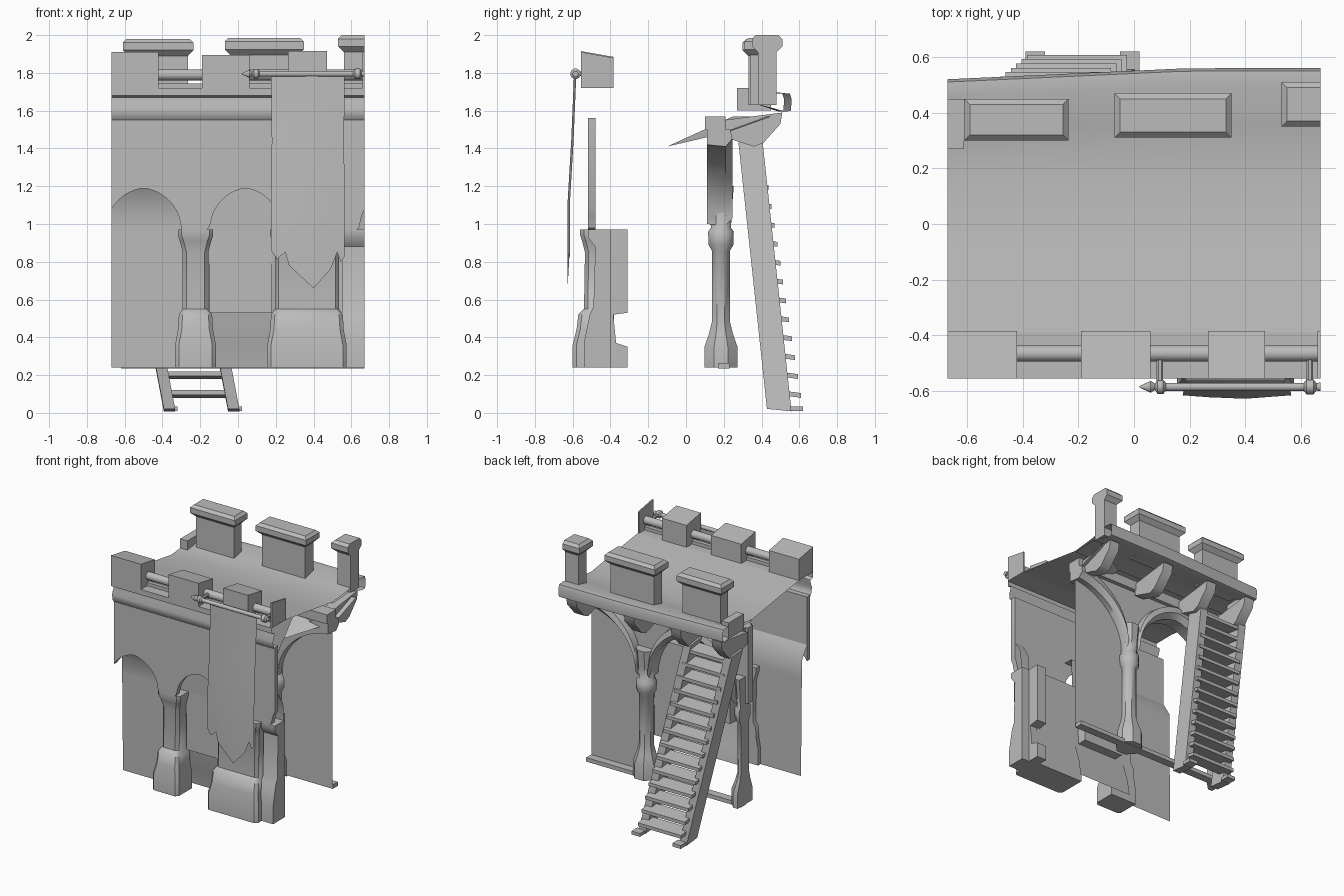
import bpy, bmesh, math
from mathutils import Vector

if "Cube" in bpy.data.objects:
    bpy.data.objects.remove(bpy.data.objects["Cube"], do_unlink=True)

STONE = bpy.data.materials.new("grey stone")
STONE.use_nodes = True
GREY = (0.5, 0.5, 0.5, 1)
STONE.diffuse_color = GREY
STONE.node_tree.nodes["Principled BSDF"].inputs["Base Color"].default_value = GREY
END = 0.67


def finish(name, bm):
    bmesh.ops.recalc_face_normals(bm, faces=bm.faces)
    me = bpy.data.meshes.new(name)
    bm.to_mesh(me)
    bm.free()
    me.materials.append(STONE)
    ob = bpy.data.objects.new(name, me)
    bpy.context.collection.objects.link(ob)
    bpy.ops.object.select_all(action='DESELECT')
    ob.select_set(True)
    bpy.context.view_layer.objects.active = ob
    bpy.ops.object.shade_smooth_by_angle(angle=math.radians(40))


def loft(name, rings, closed=True):
    """Skin a list of equally long point rings."""
    bm = bmesh.new()
    loops = [[bm.verts.new(p) for p in ring] for ring in rings]
    n = len(loops[0])
    for a, b in zip(loops, loops[1:]):
        for i in range(n if closed else n - 1):
            j = (i + 1) % n
            bm.faces.new((a[i], a[j], b[j], b[i]))
    if closed:
        bm.faces.new(loops[0])
        bm.faces.new(loops[-1])
    finish(name, bm)


def box(name, x0, x1, y0, y1, z0, z1):
    loft(name, [[(x0, y0, z), (x1, y0, z), (x1, y1, z), (x0, y1, z)] for z in (z0, z1)])


def strip(name, profile, x0=-END, x1=END):
    """Open y-z profile drawn out along x."""
    loft(name, [[(x, y, z) for y, z in profile] for x in (x0, x1)], closed=False)


def side_block(name, outline, x0, x1):
    """Closed y-z outline drawn out along x."""
    loft(name, [[(x, y, z) for y, z in outline] for x in (x0, x1)])


def pillar(name, x, half, layers, shift, y_back):
    """Chamfered pier from (z, extra half width, front y) layers."""
    rings = []
    for z, extra, yf in layers:
        w, c, yf = half + extra, 0.02, yf + shift
        rings.append([(x - w, y_back, z), (x - w, yf + c, z), (x - w + c, yf, z),
                      (x + w - c, yf, z), (x + w, yf + c, z), (x + w, y_back, z)])
    loft(name, rings)


def circle(n):
    return [(math.cos(2 * math.pi * (k + 0.5) / n), math.sin(2 * math.pi * (k + 0.5) / n)) for k in range(n)]


def turned(name, y, z, profile):
    """Lathe of (x, radius) points about a line along x."""
    loft(name, [[(x, y + r * c, z + r * s) for c, s in circle(12)] for x, r in profile])


def arch_z(x, arches, spring):
    for centre, half, rise in arches:
        u = abs(x - centre) / half
        if u < 1:
            return spring + rise * (0.9 * math.sqrt(1 - u * u) + 0.1 * (1 - u))
    return spring


def arcade(name, x0, x1, y0, y1, arches, spring, top):
    n = 90
    low = [(x, arch_z(x, arches, spring)) for x in (x0 + (x1 - x0) * i / n for i in range(n + 1))]
    loft(name, [[(x, y0, z), (x, y1, z), (x, y1, top), (x, y0, top)] for x, z in low])


# Front wall: spandrels over arches, cornice, coping
arcade("front_arcade", -END, END, -0.52, -0.48,
       [(-0.5, 0.2, 0.22), (0.04, 0.19, 0.22), (0.84, 0.2, 0.22)], 0.97, 1.56)
strip("cornice", [(-0.52, 1.55), (-0.535, 1.57), (-0.54, 1.61), (-0.525, 1.65), (-0.525, 1.67),
                  (-0.555, 1.68), (-0.555, 1.72), (-0.39, 1.72)])

# Front piers, with a shallower one cut off at the right-hand end
PIER = [(0.24, 0.04, -0.6), (0.36, 0.04, -0.6), (0.44, 0.025, -0.58), (0.52, 0.02, -0.57),
        (0.55, 0, -0.54), (0.85, 0, -0.535), (0.91, 0.015, -0.55), (0.94, 0.025, -0.56), (0.97, 0.025, -0.56)]
pillar("narrow_front_pier", -0.225, 0.068, PIER, 0.045, -0.38)
pillar("wide_front_pier", 0.365, 0.17, PIER, 0, -0.38)
side_block("end_front_pier", [(-0.54, 0.24), (-0.54, 0.37), (-0.51, 0.52), (-0.49, 0.56), (-0.48, 0.88),
                              (-0.52, 0.93), (-0.52, 0.97), (-0.4, 0.97), (-0.4, 0.24)], 0.55, END)
side_block("end_pier_jamb", [(-0.4, 0.24), (-0.4, 0.97), (-0.31, 0.97), (-0.31, 0.53), (-0.385, 0.52),
                             (-0.37, 0.37), (-0.31, 0.35), (-0.31, 0.24)], 0.53, 0.61)

# Recessed niche walls behind the arches
strip("left_niche_wall", [(-0.41, 0.24), (-0.42, 0.97), (-0.42, 1.1), (-0.48, 1.2)], -END, -0.22)
strip("middle_niche_wall", [(-0.31, 0.24), (-0.33, 0.36), (-0.38, 0.52), (-0.4, 0.97),
                            (-0.41, 1.2), (-0.48, 1.2)], -0.22, 0.22)
box("niche_window_block", -0.15, 0.18, -0.4, -0.31, 0.53, 0.97)
strip("end_niche_arch", [(-0.41, 0.97), (-0.42, 1.1), (-0.48, 1.2)], 0.6, END)

# Front battlements with rails between them and a cut slab at the end
for i, (a, b, z) in enumerate([(-END, -0.42, 1.91), (-0.19, 0.06, 1.895),
                               (0.265, 0.47, 1.915), (0.66, END, 1.91)]):
    side_block(f"front_merlon_{i}", [(-0.555, 1.72), (-0.555, z), (-0.385, z - 0.03), (-0.385, 1.72)], a, b)
turned("parapet_rail", -0.465, 1.79, [(-0.5, 0.03), (END, 0.03)])
box("parapet_lower_rail", -0.5, END, -0.48, -0.45, 1.72, 1.745)

# Sagging deck with a rolled rear edge, slightly skewed in plan
DECK = [(-0.39, 1.72), (-0.1, 1.68), (0.17, 1.64), (0.35, 1.66), (0.5, 1.695), (0.55, 1.69),
        (0.56, 1.66), (0.555, 1.6), (0.53, 1.595), (0.36, 1.64), (0.17, 1.63)]
rings = []
for i in range(9):
    x = -END + 2 * END * i / 8
    skew = 0.04 * min(0, x / END - 0.3) / 1.3
    rings.append([(x, y + (skew if y > 0.4 else 0), z) for y, z in DECK])
loft("deck", rings, closed=False)

# Rear battlements with flared caps
for i, (a, b, y0, y1, z) in enumerate([(-0.61, -0.235, 0.3, 0.45, 1.98),
                                       (-0.07, 0.35, 0.31, 0.47, 1.985), (0.53, END, 0.35, 0.51, 2.0)]):
    keep = 0 if b == END else 1
    rings = []
    for h, d in [(1.63, 0.03), (z - 0.09, 0.03), (z - 0.06, 0), (z - 0.02, 0), (z, 0.02)]:
        p, q = a + d, b - d * keep
        rings.append([(p, y0 + d, h), (q, y0 + d, h), (q, y1 - d, h), (p, y1 - d, h)])
    loft(f"rear_merlon_{i}", rings)
box("corner_post", -END, -0.61, 0.27, 0.45, 1.6, 1.72)

# Rear arcade: plate, ribs, filled panel and columns
REAR = [(0.67, 0.42, 0.42), (-0.2, 0.35, 0.4)]
arcade("rear_arcade", -0.64, END, 0.12, 0.18, REAR, 1.0, 1.57)
for i, (a, b) in enumerate([(0.25, END), (-0.55, 0.15)]):
    n = 24
    rings = []
    for k in range(n + 1):
        t = k / n
        t = 0.5 - 0.5 * math.cos(math.pi * t) if i else 1 - math.cos(math.pi * t / 2)
        x = a + (b - a) * t
        z = arch_z(x, REAR, 1.0)
        rings.append([(x, 0.11, z), (x, 0.21, z - 0.01), (x, 0.245, z + 0.03),
                      (x, 0.235, z + 0.08), (x, 0.11, z + 0.1)])
    loft(f"arch_rib_{i}", rings)
n = 20
loft("filled_panel", [[(x, 0.165, 0.24), (x, 0.165, arch_z(x, REAR, 1.0) + 0.02)]
                      for x in (0.2 + 0.47 * k / n for k in range(n + 1))], closed=False)
COLUMN = [(0.24, 0.09), (0.35, 0.09), (0.42, 0.065), (0.48, 0.05), (0.86, 0.05), (0.89, 0.068),
          (0.96, 0.07), (0.98, 0.055), (1.08, 0.06), (1.2, 0.07)]
for name, x, low in (("rear_column", 0.2, -1), ("rear_half_column", -0.62, 0)):
    loft(name, [[(x + max(low, c) * r * 1.05, 0.185 + s * r * 1.05, z) for c, s in circle(8)] for z, r in COLUMN])
box("rear_sill", -0.62, END, 0.17, 0.23, 0.235, 0.265)
box("rear_beam", -0.62, END, 0.1, 0.21, 1.5, 1.57)

# Brackets carrying the deck overhang, and a loose gable brace
for i, x in enumerate((0.6, 0.12, -0.27, -0.61)):
    side_block(f"deck_bracket_{i}", [(0.2, 1.46), (0.36, 1.41), (0.41, 1.43), (0.5, 1.53),
                                     (0.51, 1.59), (0.2, 1.55)], x - 0.04, x + 0.04)
bm = bmesh.new()
bm.faces.new([bm.verts.new(p) for p in
              [(0.45, -0.1, 1.41), (END, 0.2, 1.48), (END, 0.45, 1.57), (0.35, 0.25, 1.57)]])
finish("gable_brace", bm)

# Leaning stair: two stringers with treads between, drifting sideways as it climbs
FOOT, RISE = Vector((0, 0.495, 0.0)), Vector((-0.19, -0.107, 1.0))
for name, x in (("left_stringer", -0.02), ("right_stringer", -0.36)):
    rings = []
    for z in (0.015, 1.45):
        p = FOOT + RISE * z + Vector((x, 0, 0))
        rings.append([p + Vector((dx, dy, -0.1 * dy)) for dx, dy in
                      [(-0.03, -0.065), (0.03, -0.065), (0.03, 0.065), (-0.03, 0.065)]])
    loft(name, rings)
    box(name + "_foot", x - 0.03, x + 0.04, 0.55, 0.62, 0.01, 0.035)
for i in range(14):
    z = 0.08 + 0.1 * i
    x, y = RISE.x * z, 0.6 - 0.155 * z
    side_block(f"tread_{i}", [(y - 0.09, z + 0.015), (y + 0.02, z), (y + 0.02, z + 0.025),
                              (y - 0.09, z + 0.04)], x - 0.37, x - 0.01)

# Banner, pole and pole brackets
turned("banner_pole", -0.585, 1.795, [(0.02, 0.003), (0.06, 0.022), (0.075, 0.012), (0.085, 0.026), (0.105, 0.026),
       (0.115, 0.015), (0.61, 0.015), (0.62, 0.028), (0.645, 0.028), (0.655, 0.014), (END, 0.016)])
for i, x in enumerate((0.093, 0.632)):
    loft(f"pole_bracket_{i}", [[(x + 0.013 * c, y, 1.795 + 0.013 * s) for c, s in circle(8)] for y in (-0.46, -0.585)])
HEM = [(0.175, 0.86), (0.205, 0.815), (0.25, 0.85), (0.27, 0.78), (0.4, 0.66),
       (0.49, 0.76), (0.525, 0.85), (0.545, 0.8), (0.565, 0.83)]
cols = []
for x, z in HEM:
    dx = x - 0.37
    cols.append([(0.37 + dx * s, y - 0.015 * (1 - abs(dx) / 0.2), h) for h, y, s in
                 [(1.8, -0.58, 1), (1.44, -0.595, 0.98), (1.1, -0.615, 1), (z, -0.615, 1)]])
loft("banner", cols, closed=False)
